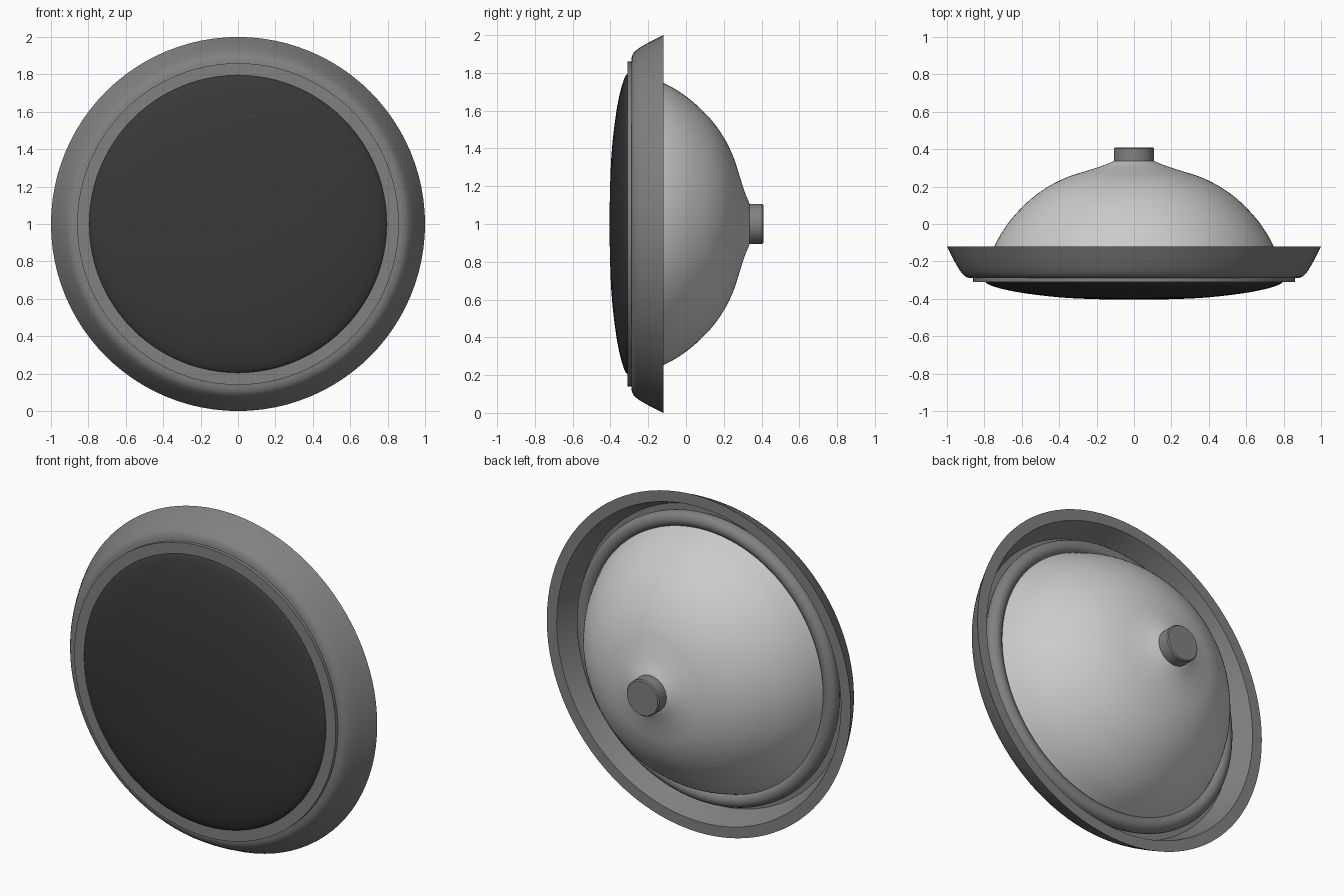
import bpy, bmesh, math

if "Cube" in bpy.data.objects:
    bpy.data.objects.remove(bpy.data.objects["Cube"])

SEG = 96
CZ = 1.0  # height of the lamp axis


def material(name, v):
    m = bpy.data.materials.new(name)
    m.diffuse_color = (v, v, v, 1)
    m.use_nodes = True
    m.node_tree.nodes["Principled BSDF"].inputs["Base Color"].default_value = m.diffuse_color
    return m


def smooth(pts, n=4):
    """Catmull-Rom curve through the given (radius, y) points."""
    out = []
    for i in range(len(pts) - 1):
        p = [pts[max(i - 1, 0)], pts[i], pts[i + 1], pts[min(i + 2, len(pts) - 1)]]
        for k in range(n):
            t = k / n
            out.append(tuple(0.5 * (2 * b + (c - a) * t + (2 * a - 5 * b + 4 * c - d) * t * t
                                    + (3 * b - a - 3 * c + d) * t ** 3)
                             for a, b, c, d in zip(*p)))
    return out + [pts[-1]]


def lathe(name, profile, mat=None, closed=False):
    """Spin a (radius, y) profile around the horizontal y axis."""
    bm = bmesh.new()
    pts = profile + [profile[0]] if closed else profile
    verts = [bm.verts.new((r, y, 0)) for r, y in pts]
    edges = [bm.edges.new(e) for e in zip(verts, verts[1:])]
    bmesh.ops.spin(bm, geom=verts + edges, cent=(0, 0, 0), axis=(0, 1, 0),
                   angle=2 * math.pi, steps=SEG)
    bmesh.ops.remove_doubles(bm, verts=bm.verts, dist=1e-4)
    bmesh.ops.recalc_face_normals(bm, faces=bm.faces)
    me = bpy.data.meshes.new(name)
    bm.to_mesh(me)
    bm.free()
    ob = bpy.data.objects.new(name, me)
    ob.location.z = CZ
    bpy.context.collection.objects.link(ob)
    if mat:
        me.materials.append(mat)
    bpy.ops.object.select_all(action='DESELECT')
    ob.select_set(True)
    bpy.context.view_layer.objects.active = ob
    bpy.ops.object.shade_smooth_by_angle(angle=math.radians(35))
    return ob


dark = material("dark_glass", 0.04)
light = material("light_metal", 0.6)
grey = material("grey_metal", 0.22)

# domed front lens
lens = smooth([(0, -0.405), (0.2, -0.402), (0.4, -0.392), (0.6, -0.368),
               (0.72, -0.343), (0.78, -0.322), (0.80, -0.305)])
lathe("lens", lens + [(0.80, -0.285), (0, -0.285)], dark)

# thin retaining ring around the lens
lathe("lens_ring", [(0.79, -0.31), (0.86, -0.31), (0.86, -0.28), (0.79, -0.28)], grey, True)

# flared outer bezel, open at the back
outer = smooth([(0.88, -0.289), (0.905, -0.278), (0.93, -0.25), (0.965, -0.19), (1.0, -0.12)])
lathe("bezel", [(0.79, -0.29)] + outer +
      [(0.935, -0.12), (0.88, -0.25), (0.79, -0.25)], grey, True)

# rounded seat that holds the reflector
seat = [(0.81 + 0.045 * math.cos(a), -0.21 + 0.045 * math.sin(a))
        for a in (2 * math.pi * i / 20 for i in range(20))]
lathe("reflector_seat", seat, grey, True)

# reflector bowl
bowl = smooth([(0.80, -0.25), (0.745, -0.117), (0.70, -0.035), (0.64, 0.045), (0.55, 0.135),
               (0.45, 0.205), (0.35, 0.253), (0.25, 0.285), (0.17, 0.311), (0.107, 0.337)])
lathe("reflector_bowl", bowl + [(0, 0.337)], light)

# bulb socket at the back
lathe("bulb_socket", [(0, 0.32), (0.107, 0.32), (0.107, 0.403), (0.101, 0.41), (0, 0.41)], grey)
